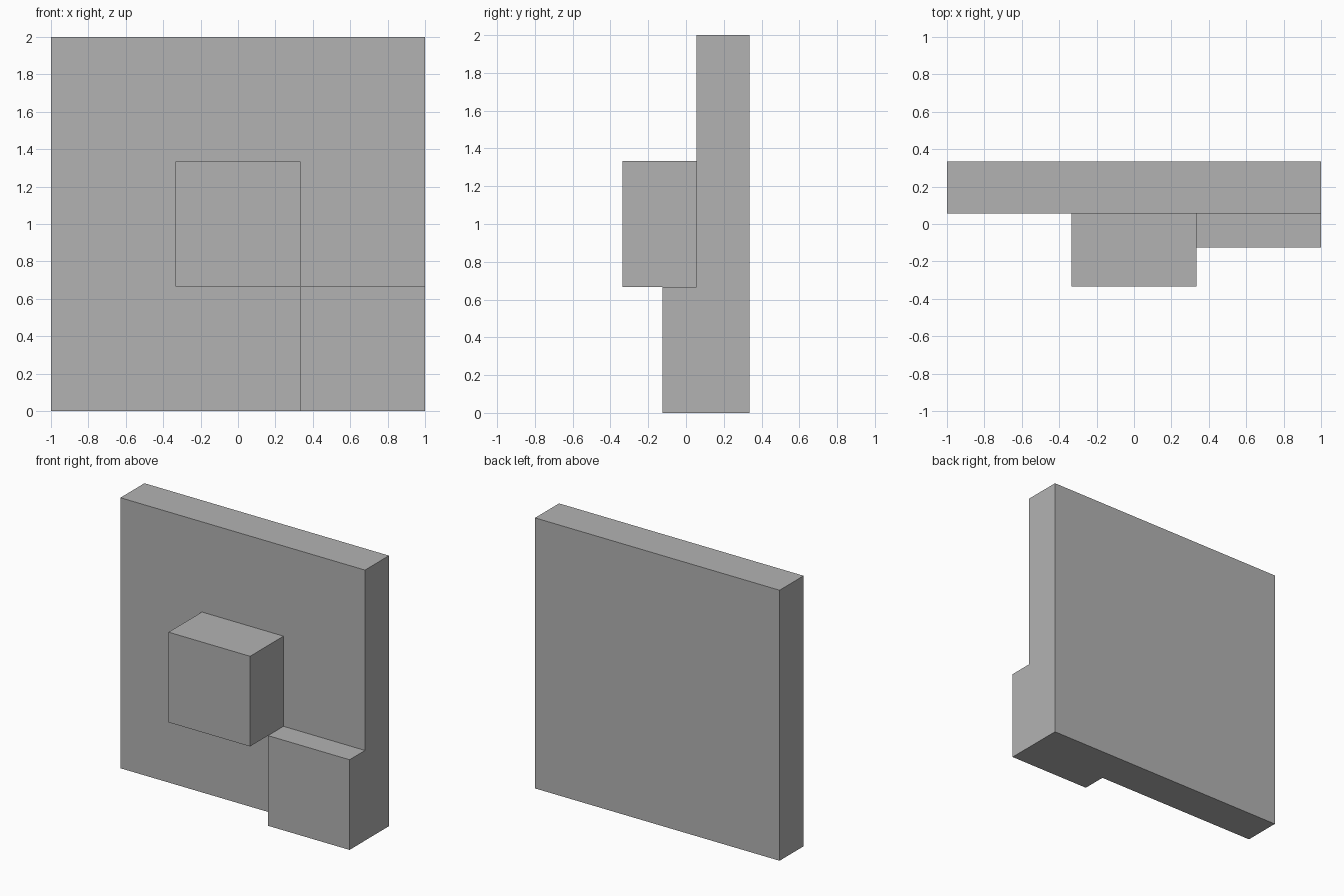
import bpy
import bmesh
from mathutils import Matrix, Vector

default = bpy.data.objects.get("Cube")
if default:
    bpy.data.objects.remove(default, do_unlink=True)

# Single plain grey
GREY = (0.45, 0.45, 0.45, 1.0)
grey = bpy.data.materials.new("plain_grey")
grey.use_nodes = True
grey.diffuse_color = GREY
grey.node_tree.nodes["Principled BSDF"].inputs["Base Color"].default_value = GREY


def box(name, low, high):
    """Axis-aligned box between two opposite corners."""
    low, high = Vector(low), Vector(high)
    bm = bmesh.new()
    bmesh.ops.create_cube(bm, size=1, matrix=Matrix.Translation((low + high) / 2)
                          @ Matrix.Diagonal((high - low).to_4d()))
    mesh = bpy.data.meshes.new(name)
    bm.to_mesh(mesh)
    bm.free()
    mesh.materials.append(grey)
    obj = bpy.data.objects.new(name, mesh)
    bpy.context.collection.objects.link(obj)
    return obj


THIRD = 2 / 3        # side of the square blocks
HALF = THIRD / 2
PANEL_FRONT = 0.055
BACK = 0.335

# Upright square panel
box("back_panel", (-1, PANEL_FRONT, 0), (1, BACK, 2))
# Block standing out from the panel centre
box("centre_block", (-HALF, -BACK, THIRD), (HALF, PANEL_FRONT, 2 * THIRD))
# Shallower block in the lower left corner
box("corner_block", (HALF, -0.125, 0), (1, PANEL_FRONT, THIRD))
